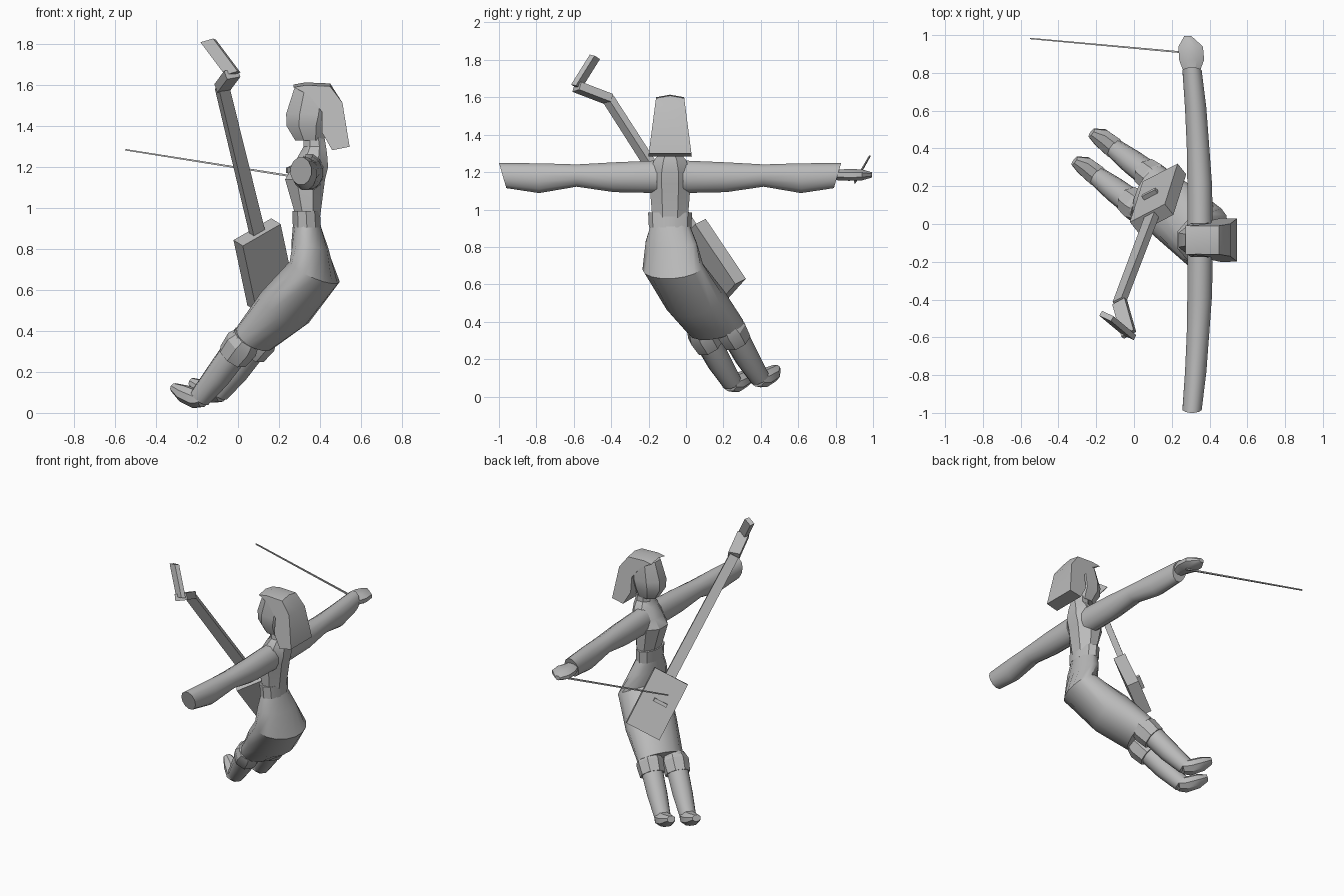
import bpy, bmesh, math
from mathutils import Vector as V

if "Cube" in bpy.data.objects:
    bpy.data.objects.remove(bpy.data.objects["Cube"])

grey = bpy.data.materials.new("plain grey")
grey.diffuse_color = (0.5, 0.5, 0.5, 1)
grey.use_nodes = True
grey.node_tree.nodes["Principled BSDF"].inputs["Base Color"].default_value = grey.diffuse_color
MID = -0.085  # body centre line in y


def finish(name, bm, smooth=None):
    bmesh.ops.recalc_face_normals(bm, faces=bm.faces)
    me = bpy.data.meshes.new(name)
    bm.to_mesh(me)
    bm.free()
    ob = bpy.data.objects.new(name, me)
    bpy.context.collection.objects.link(ob)
    me.materials.append(grey)
    if smooth:
        bpy.ops.object.select_all(action='DESELECT')
        ob.select_set(True)
        bpy.context.view_layer.objects.active = ob
        bpy.ops.object.shade_smooth_by_angle(angle=math.radians(smooth))
    return ob


def bridge(name, loops, smooth=None):
    """Skin a list of equal point loops and cap both ends."""
    bm = bmesh.new()
    rows = [[bm.verts.new(p) for p in lp] for lp in loops]
    n = len(rows[0])
    for a, b in zip(rows, rows[1:]):
        for i in range(n):
            j = (i + 1) % n
            bm.faces.new((a[i], a[j], b[j], b[i]))
    bm.faces.new(rows[0])
    bm.faces.new(rows[-1])
    return finish(name, bm, smooth)


def ring(c, u, v, n=12):
    """Ellipse round c with half axes u and v."""
    c, u, v = V(c), V(u), V(v)
    k = [2 * math.pi * (i + 0.5) / n for i in range(n)]
    return [c + u * math.cos(a) + v * math.sin(a) for a in k]


def upright(name, rows, n, smooth=None):
    """Stack of level rings: z, x min, x max, half width in y."""
    bridge(name, [ring(((a + b) / 2, MID, z), ((a - b) / 2 / math.cos(math.pi / n), 0, 0),
                       (0, h / math.cos(math.pi / n), 0), n)
                  for z, a, b, h in rows], smooth)


def tube(name, pts, n=10, smooth=40, side=(0.6, 0.78, 0), flat=1.0):
    """Round limb through (point, radius) pairs."""
    d = (V(pts[-1][0]) - V(pts[0][0])).normalized()
    v = V(side)
    v = (v - d * v.dot(d)).normalized()
    u = d.cross(v)
    bridge(name, [ring(p, u * r * flat, v * r, n) for p, r in pts], smooth)


def box(name, corner, a, b, c):
    corner, a, b, c = V(corner), V(a), V(b), V(c)
    bridge(name, [[corner, corner + a, corner + a + b, corner + b],
                  [corner + c, corner + a + c, corner + a + b + c, corner + b + c]])


# torso with neck, belt and face
upright("torso", [(0.95, .285, .40, .095), (1.14, .23, .425, .11), (1.20, .265, .44, .108),
                  (1.265, .30, .435, .085), (1.30, .32, .43, .055), (1.36, .32, .42, .05)], 8, 35)
upright("belt", [(0.905, .268, .405, .108), (0.985, .265, .40, .112)], 10, 30)
upright("face", [(1.33, .28, .42, .055), (1.40, .238, .44, .085),
                 (1.46, .235, .46, .09), (1.585, .275, .45, .075)], 8, 30)

# hair: side profile extruded across the head, wider towards the bottom
profile = [(.272, 1.59), (.33, 1.60), (.45, 1.595), (.51, 1.515), (.545, 1.30),
           (.46, 1.283), (.41, 1.37), (.41, 1.47), (.35, 1.55)]
loops = []
for s in (-1, 0, 1):
    loops.append([V((x, MID + s * (.075 + .13 * (1.6 - z)), z + (.014 if s == 0 and z > 1.58 else 0)))
                  for x, z in profile])
bridge("hair", loops, 30)

# skirt bending from the hips to the knees
bridge("skirt", [ring(c, u, v, 16) for c, u, v in (
    ((.335, MID, .92), (-.068, 0, 0), (0, .105, 0)),
    ((.352, -.08, .82), (-.088, 0, .02), (.02, .14, 0)),
    ((.375, -.07, .69), (-.10, .03, .06), (.07, .16, 0)),
    ((.23, .05, .515), (-.08, .06, .09), (.09, .145, 0)),
    ((.085, .16, .37), (-.05, .06, .068), (.08, .135, 0)))], 35)

# legs, knee cuffs and feet
for side, off in (("right", V((0, 0, 0))), ("left", V((.09, .148, .025)))):
    def at(x, y, z):
        return V((x, y, z)) + off
    tube(side + "_leg", [(at(.04, .075, .37), .07), (at(-.02, .12, .29), .07),
                         (at(-.10, .18, .18), .066), (at(-.185, .245, .075), .054)])
    tube(side + "_knee_cuff", [(at(.045, .07, .365), .07), (at(.02, .09, .335), .088),
                               (at(-.025, .125, .275), .08)], 8, 25)
    tube(side + "_foot", [(at(-.165, .23, .065), .05), (at(-.20, .258, .067), .060),
                          (at(-.265, .31, .095), .054), (at(-.315, .335, .125), .028)],
         8, 35, flat=.8)

# sleeves stretched out to both sides: distance, z min, z max, x min, x max
sleeve = [(.07, 1.085, 1.265, .28, .42), (.30, 1.09, 1.255, .28, .415), (.50, 1.12, 1.243, .277, .40),
          (.70, 1.085, 1.25, .268, .385), (.895, 1.112, 1.25, .255, .36)]
for side, s in (("right", -1), ("left", 1)):
    rows = []
    for d, z0, z1, x0, x1 in sleeve:
        slant = .02 if d > .8 else 0
        rows.append(ring(((x0 + x1) / 2, MID + s * d, (z0 + z1) / 2),
                         ((x1 - x0) / 2, 0, 0), (0, s * slant, (z1 - z0) / 2), 12))
    bridge(side + "_sleeve", rows, 40)

# hand holding the bow
bridge("left_hand", [ring((x, y, z), (w, 0, 0), (0, 0, h), 8) for x, y, z, w, h in (
    (.305, .79, 1.185, .04, .03), (.305, .87, 1.185, .072, .034),
    (.30, .94, 1.185, .07, .032), (.285, .995, 1.185, .02, .015))], 30)
tube("bow", [((.33, .902, 1.145), .007), ((-.55, .982, 1.285), .005)], 4, None, (0, 0, 1))

# instrument body: slanted box
w, d = V((.185, .095, .106)), V((.068, .215, -.32))
corner = V((-.022, .01, .844))
n = w.cross(d).normalized()
box("instrument_body", corner, w, d, n * -.078)
wn, dn = w.normalized(), d.normalized()
box("instrument_bridge", corner + w * .25 + d * .43, wn * .09, dn * .022, n * .025)

# instrument neck, tapering upwards
base, top = V((.098, .05, .865)), V((-.078, -.415, 1.59))
bridge("instrument_neck", [[p + wn * a * h + n * b * .02 for a, b in ((-1, -1), (1, -1), (1, 1), (-1, 1))]
                           for p, h in ((base, .034), (top, .03))])

# bent peg head at the top of the neck
bend = V((-.03, -.585, 1.655))
across = V((.8, .45, .15)).normalized()
up = (bend - top).cross(across).normalized()
box("peg_box", top - across * .035 - up * .022, across * .075, bend - top, up * .045)
tip = V((-.15, -.485, 1.815))
run = tip - bend
flat = V((.85, -.4, .25)).normalized()
thin = run.cross(flat).normalized()
box("peg_head", bend - flat * .03 - thin * .015, flat * .07, run, thin * .03)
